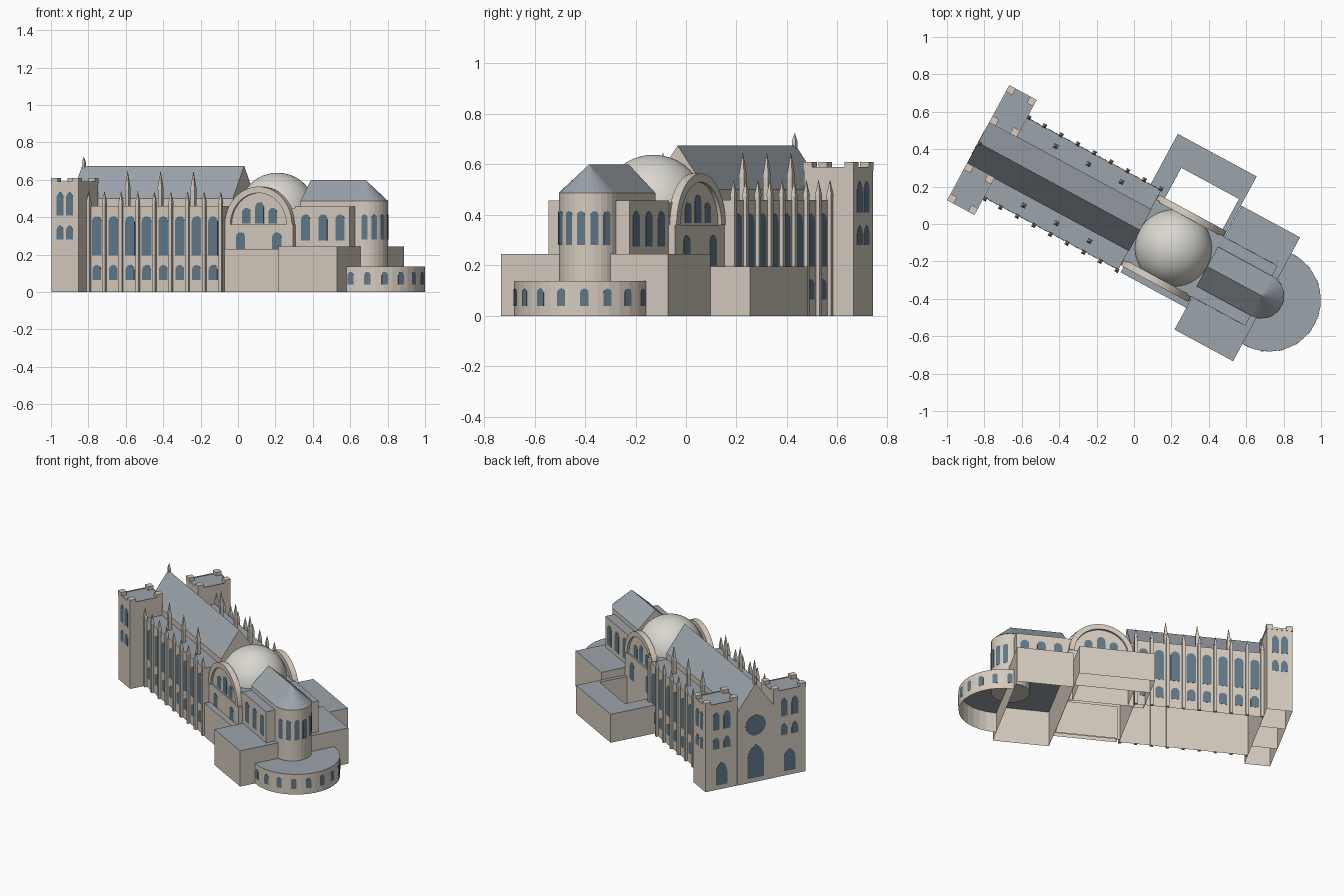
import bpy, bmesh
from math import sin, cos, pi, radians
from mathutils import Matrix, Vector

if "Cube" in bpy.data.objects:
    bpy.data.objects.remove(bpy.data.objects["Cube"])

# The church is laid out along local x (east), then turned on the site
SITE = Matrix.Rotation(radians(-28.4), 4, 'Z') @ Matrix.Translation((0, -0.0135, 0))


def material(name, rgb):
    m = bpy.data.materials.new(name)
    m.diffuse_color = (*rgb, 1)
    m.use_nodes = True
    m.node_tree.nodes["Principled BSDF"].inputs["Base Color"].default_value = m.diffuse_color
    return m


STONE = material("stone", (0.67, 0.60, 0.52))
SLATE = material("slate", (0.33, 0.37, 0.41))
GLASS = material("glass", (0.12, 0.19, 0.25))
LIGHT = material("dome_stone", (0.70, 0.68, 0.63))


def finish(name, bm, mats=(STONE, SLATE), open_bottom=False):
    """Slate goes on upward faces when two materials are given."""
    bmesh.ops.recalc_face_normals(bm, faces=bm.faces)
    bm.normal_update()
    if len(mats) > 1:
        for f in bm.faces:
            f.material_index = int(f.normal.z > 0.3)
    if open_bottom:
        low = [f for f in bm.faces if f.normal.z < -0.9]
        bmesh.ops.delete(bm, geom=low, context='FACES')
    bm.transform(SITE)
    me = bpy.data.meshes.new(name)
    bm.to_mesh(me)
    bm.free()
    for m in mats:
        me.materials.append(m)
    ob = bpy.data.objects.new(name, me)
    bpy.context.collection.objects.link(ob)
    return ob


def frame(x, y, z, ang):
    """Wall frame: local x along the wall, y up, z outward at the given angle."""
    c, s = cos(ang), sin(ang)
    return Matrix(((-s, 0, c, x), (c, 0, s, y), (0, 1, 0, z), (0, 0, 0, 1)))


def plate(bm, pts, mat, d0, d1):
    """Extrude a 2D outline from depth d0 to d1 in a frame."""
    lo = [bm.verts.new(mat @ Vector((x, y, d0))) for x, y in pts]
    hi = [bm.verts.new(mat @ Vector((x, y, d1))) for x, y in pts]
    bm.faces.new(lo[::-1])
    bm.faces.new(hi)
    n = len(pts)
    for i in range(n):
        j = (i + 1) % n
        bm.faces.new((lo[i], lo[j], hi[j], hi[i]))


def add_box(bm, x0, x1, y0, y1, z0, z1):
    plate(bm, [(x0, y0), (x1, y0), (x1, y1), (x0, y1)], Matrix(), z0, z1)


def block(name, *dims):
    """Hollow walled block with a flat slate roof, open underneath."""
    bm = bmesh.new()
    add_box(bm, *dims)
    return finish(name, bm, open_bottom=True)


def hall(name, x0, x1, half, z0, eave, ridge):
    bm = bmesh.new()
    plate(bm, [(-half, z0), (half, z0), (half, eave), (0, ridge), (-half, eave)],
          frame(0, 0, 0, 0), x0, x1)
    return finish(name, bm, open_bottom=True)


def arc(r, a0, a1, n, cx=0, cy=0):
    return [(cx + r * cos(a0 + (a1 - a0) * i / n), cy + r * sin(a0 + (a1 - a0) * i / n))
            for i in range(n + 1)]


def window(bm, x, y, z0, z1, w, ang, pointed=False):
    h = w / 2
    if pointed:
        top = arc(w, 0, pi / 3, 4, -h, z1 - z0 - w * 0.866)
        top += [(-px, py) for px, py in top[-2::-1]]
    else:
        top = arc(h, 0, pi, 8, 0, z1 - z0 - h)
    plate(bm, [(-h, 0), (h, 0)] + top, frame(x, y, z0, ang), 0.0005, 0.002)


def pinnacle(bm, x, y, z0, z1, tip, w):
    h = w / 2
    add_box(bm, x - h, x + h, y - h, y + h, z0, z1)
    bmesh.ops.create_cone(bm, cap_ends=True, segments=4, radius1=w * 0.8, radius2=0, depth=tip - z1,
                          matrix=Matrix.Translation((x, y, (z1 + tip) / 2)) @ Matrix.Rotation(pi / 4, 4, 'Z'))


glass = bmesh.new()
SIDES = (-1, 1)

# Nave: wide aisles with a taller gabled middle
block("nave_aisles", -0.775, 0.042, -0.242, 0.242, 0, 0.46)
hall("nave_main", -0.775, 0.045, 0.127, 0.45, 0.5, 0.675)
hall("west_bay", -0.94, -0.775, 0.127, 0, 0.5, 0.675)
butt, spires = bmesh.new(), bmesh.new()
for s in SIDES:
    pinnacle(butt, -0.765, s * 0.248, 0, 0.475, 0.54, 0.019)
    for k in range(8):
        x = -0.72 + 0.101 * k
        window(glass, x, s * 0.242, 0.065, 0.145, 0.052, s * pi / 2)
        window(glass, x, s * 0.242, 0.195, 0.405, 0.058, s * pi / 2)
        pinnacle(butt, x + 0.05, s * 0.248, 0, 0.475, 0.54, 0.019)
    for x in (-0.566, -0.366, -0.166):
        pinnacle(spires, x, s * 0.18, 0.44, 0.55, 0.65, 0.022)
finish("buttresses", butt, (STONE,))
finish("inner_pinnacles", spires, (STONE,))
finial = bmesh.new()
pinnacle(finial, -0.93, 0, 0.65, 0.69, 0.725, 0.016)
finish("gable_finial", finial, (STONE,))

# West front towers with corner merlons
for s, side in zip(SIDES, ("south", "north")):
    y0, y1 = sorted((s * 0.125, s * 0.348))
    block("tower_" + side, -0.938, -0.775, y0, y1, 0, 0.585)
    bm = bmesh.new()
    for x in (-0.92, -0.793):
        for y in (y0 + 0.018, y1 - 0.018):
            add_box(bm, x - 0.02, x + 0.02, y - 0.02, y + 0.02, 0.58, 0.61)
    for y in (y0, y1):
        add_box(bm, -0.938, -0.775, y - 0.002, y + 0.002, 0.575, 0.59)
    for x in (-0.938, -0.775):
        add_box(bm, x - 0.002, x + 0.002, y0, y1, 0.575, 0.59)
    finish("parapet_" + side, bm, (STONE,))
    ym = (y0 + y1) / 2
    for z0, z1 in ((0.41, 0.535), (0.28, 0.36)):
        for d in (-0.029, 0.029):
            window(glass, -0.857 + d, s * 0.348, z0, z1, 0.044, s * pi / 2, True)
            window(glass, -0.938, ym + d * 1.3, z0, z1, 0.045, pi, True)
    window(glass, -0.938, ym, 0.03, 0.185, 0.08, pi, True)
window(glass, -0.94, 0, 0.03, 0.26, 0.115, pi, True)
plate(glass, arc(0.07, 0, 2 * pi * 23 / 24, 23), frame(-0.94, 0, 0.39, pi), 0.0005, 0.002)

# Domed crossing with arched end walls
CX = 0.247
block("crossing_base", 0.042, 0.456, -0.21, 0.21, 0, 0.36)
block("crossing_upper", 0.042, 0.456, -0.185, 0.185, 0.35, 0.45)
for s, side in zip(SIDES, ("south", "north")):
    fr = frame(CX, 0, 0.36, s * pi / 2)
    bm = bmesh.new()
    plate(bm, arc(0.204, 0, pi, 32) + arc(0.17, pi, 0, 32), fr, 0.178, 0.215)
    finish("great_arch_" + side, bm, (STONE,))
    bm = bmesh.new()
    plate(bm, arc(0.175, 0, pi, 32), fr, 0.185, 0.2)
    finish("arch_infill_" + side, bm, (STONE,))
    for d, top in ((-0.08, 0.45), (0, 0.48), (0.08, 0.45)):
        window(glass, CX + d, s * 0.2, 0.368, top, 0.052, s * pi / 2)
    for d in (-0.11, 0.11):
        window(glass, CX + d, s * 0.21, 0.2, 0.32, 0.056, s * pi / 2)
bm = bmesh.new()
bmesh.ops.create_uvsphere(bm, u_segments=48, v_segments=32, radius=0.206,
                          matrix=Matrix.Translation((CX, 0, 0.432)))
bmesh.ops.delete(bm, geom=[v for v in bm.verts if v.co.z < 0.43], context='VERTS')
for v in bm.verts:  # flatten where the dome meets the arch walls
    v.co.y = max(-0.19, min(0.19, v.co.y))
for f in bm.faces:
    f.smooth = True
finish("dome", bm, (LIGHT,))

# Broad chapel block under the choir, choir aisles and gabled roof
block("chapels", 0.459, 0.815, -0.38, 0.373, 0, 0.245)
block("choir_aisles", 0.452, 0.782, -0.182, 0.182, 0.245, 0.457)
hall("choir_main", 0.452, 0.782, 0.12, 0.44, 0.487, 0.6)
for s in SIDES:
    for x in (0.517, 0.622, 0.727):
        window(glass, x, s * 0.182, 0.275, 0.415, 0.054, s * pi / 2)

# Round apse with a conical roof
bm = bmesh.new()
plate(bm, arc(0.12, 0, 2 * pi * 27 / 28, 27, 0.782), Matrix(), 0.13, 0.487)
finish("apse", bm, (STONE,))
bm = bmesh.new()
bmesh.ops.create_cone(bm, cap_ends=True, segments=28, radius1=0.121, radius2=0, depth=0.113,
                      matrix=Matrix.Translation((0.782, 0, 0.5435)))
finish("apse_roof", bm, (SLATE,))

# Low ambulatory around the apse
bm = bmesh.new()
plate(bm, arc(0.275, -pi / 2, pi / 2, 18, 0.83) + [(0.815, 0.275), (0.815, -0.275)], Matrix(), 0, 0.138)
finish("ambulatory", bm, open_bottom=True)
for r, cx, n, step, z0, z1, w in ((0.12, 0.782, 6, 25.7, 0.28, 0.415, 0.032),
                                  (0.275, 0.83, 10, 19.5, 0.04, 0.108, 0.034)):
    for k in range(n):
        t = radians((k - (n - 1) / 2) * step)
        window(glass, cx + r * cos(t), r * sin(t), z0, z1, w, t)
finish("windows", glass, (GLASS,))

# South porch and the cloister on the north
block("porch_south", 0.06, 0.459, -0.248, -0.2, 0, 0.23)
block("cloister_range", -0.023, 0.456, 0.398, 0.549, 0, 0.195)
block("cloister_west_arm", -0.023, 0.08, 0.2, 0.398, 0, 0.195)
block("cloister_east_wall", 0.43, 0.456, 0.2, 0.398, 0, 0.195)
